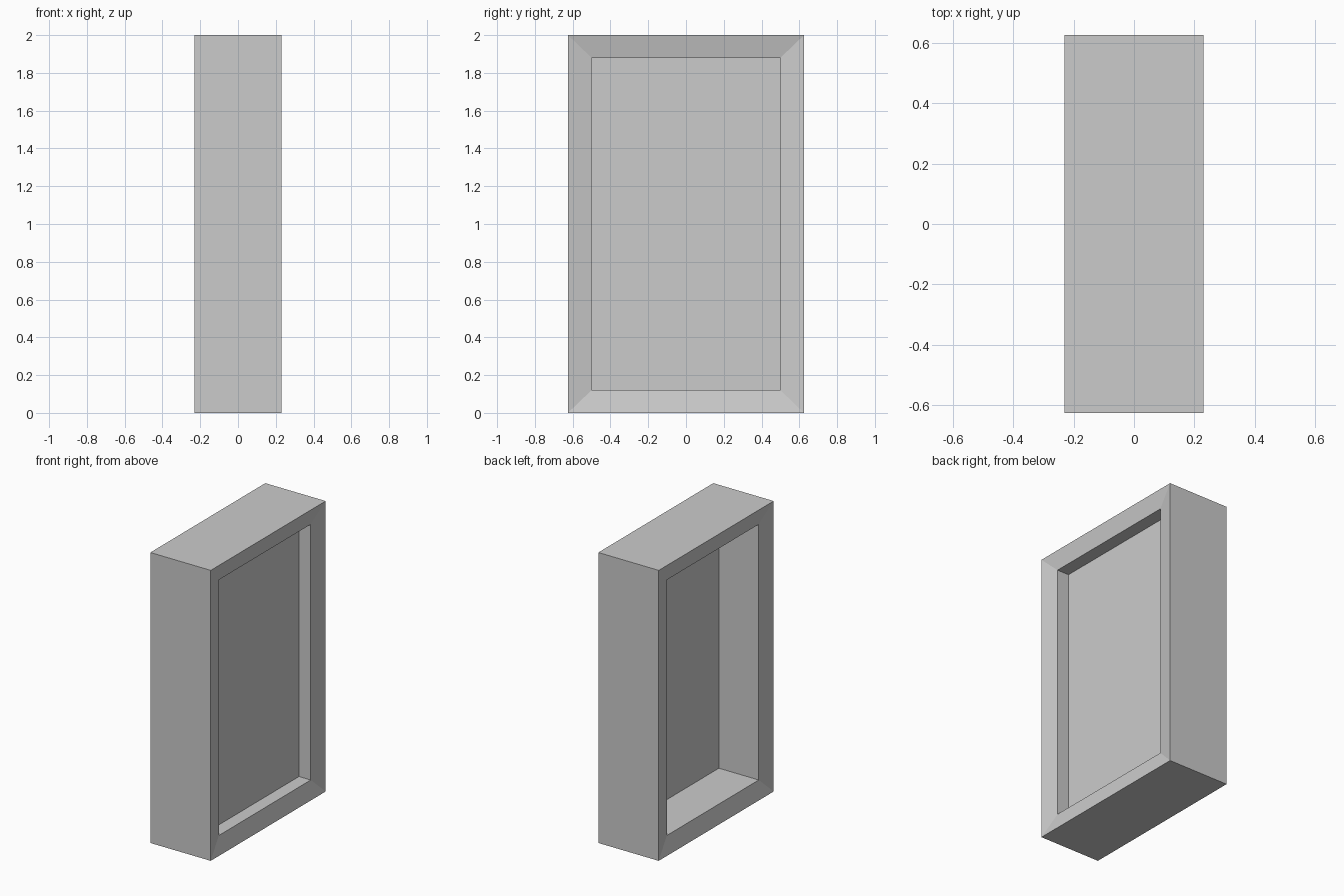
import bpy, bmesh

if "Cube" in bpy.data.objects:
    bpy.data.objects.remove(bpy.data.objects["Cube"])

OUT_Y, IN_Y = 0.625, 0.50
OUT_Z, IN_Z = 1.0, 0.88
OUT_X, IN_X = 0.23, 0.204


def new_object(name, bm):
    bmesh.ops.recalc_face_normals(bm, faces=bm.faces)
    mesh = bpy.data.meshes.new(name)
    bm.to_mesh(mesh)
    bm.free()
    obj = bpy.data.objects.new(name, mesh)
    bpy.context.collection.objects.link(obj)
    obj.location.z = OUT_Z
    return obj


def rectangle(bm, x, hy, hz):
    return [bm.verts.new((x, sy * hy, sz * hz))
            for sy, sz in ((-1, -1), (1, -1), (1, 1), (-1, 1))]


# Frame: closed profile of four mitred loops, rims sloping in to the opening
bm = bmesh.new()
loops = [rectangle(bm, *p) for p in ((OUT_X, OUT_Y, OUT_Z), (IN_X, IN_Y, IN_Z),
                                     (-IN_X, IN_Y, IN_Z), (-OUT_X, OUT_Y, OUT_Z))]
for i in range(4):
    a, b = loops[i], loops[(i + 1) % 4]
    for j in range(4):
        k = (j + 1) % 4
        bm.faces.new((a[j], a[k], b[k], b[j]))
new_object("frame", bm)

# Thin panel set near the right-hand opening
bm = bmesh.new()
bmesh.ops.create_cube(bm, size=1)
bmesh.ops.scale(bm, vec=(0.015, 2 * IN_Y, 2 * IN_Z), verts=bm.verts)
panel = new_object("panel", bm)
panel.location.x = 0.107
